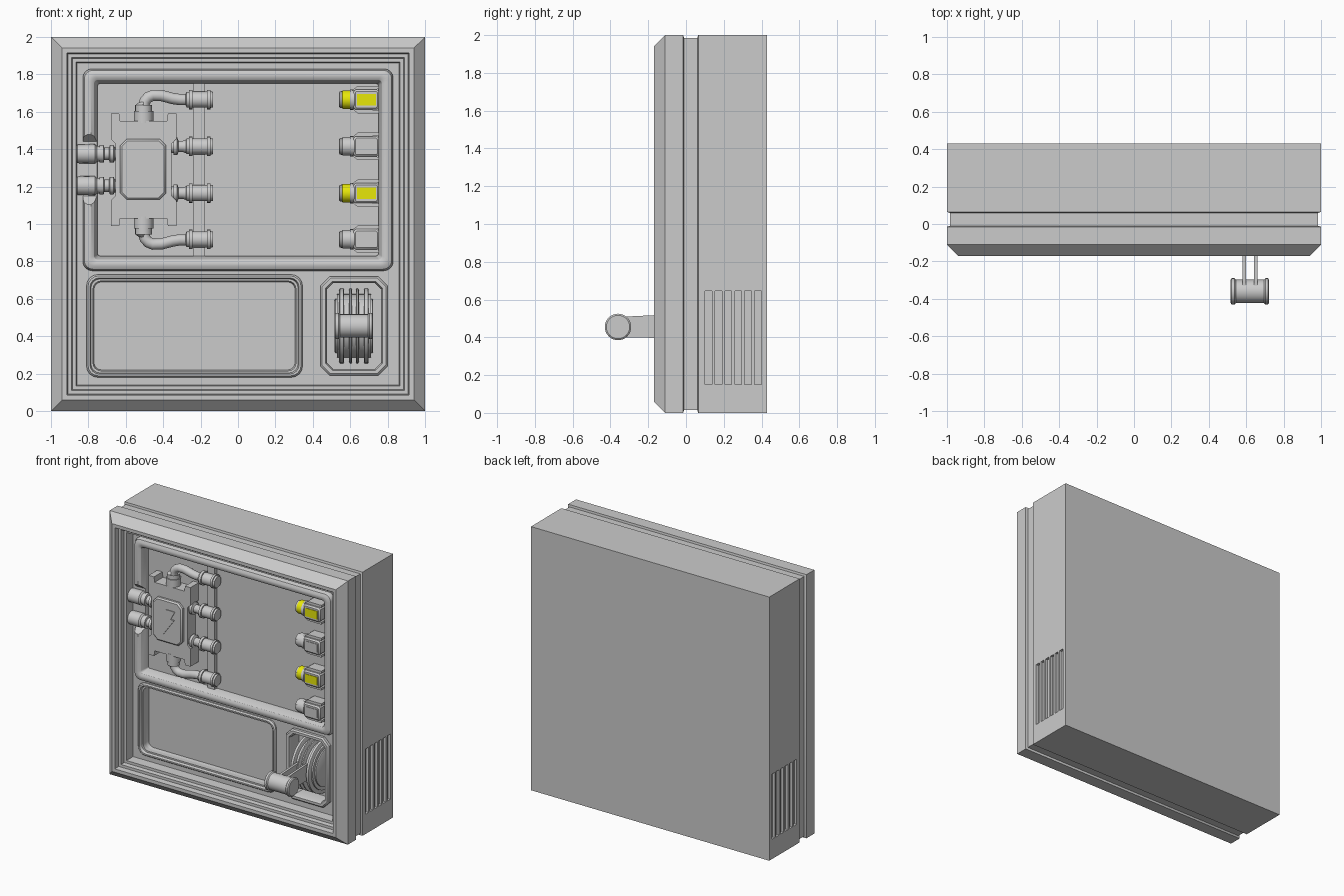
import bpy, bmesh, math

if "Cube" in bpy.data.objects:
    bpy.data.objects.remove(bpy.data.objects["Cube"])


def material(name, rgb):
    m = bpy.data.materials.new(name)
    m.diffuse_color = (*rgb, 1)
    m.use_nodes = True
    m.node_tree.nodes["Principled BSDF"].inputs["Base Color"].default_value = m.diffuse_color
    return m


GREY = material("grey_metal", (0.6, 0.6, 0.6))
YELLOW = material("yellow_paint", (0.8, 0.8, 0.003))


def smooth(ob):
    bpy.ops.object.select_all(action='DESELECT')
    ob.select_set(True)
    bpy.context.view_layer.objects.active = ob
    bpy.ops.object.shade_smooth_by_angle(angle=math.radians(32))


def loft(name, rings, closed=False, mat=GREY):
    """Skin a row of equal-length point rings, capped or closed on itself."""
    bm = bmesh.new()
    vs = [[bm.verts.new(p) for p in r] for r in rings]
    n = len(vs[0])
    pairs = list(zip(vs, vs[1:])) + ([(vs[-1], vs[0])] if closed else [])
    for a, b in pairs:
        for i in range(n):
            j = (i + 1) % n
            bm.faces.new((a[i], a[j], b[j], b[i]))
    if not closed:
        bm.faces.new(vs[0])
        bm.faces.new(vs[-1])
    bmesh.ops.recalc_face_normals(bm, faces=bm.faces)
    me = bpy.data.meshes.new(name)
    bm.to_mesh(me)
    bm.free()
    me.materials.append(mat)
    ob = bpy.data.objects.new(name, me)
    bpy.context.collection.objects.link(ob)
    smooth(ob)
    return ob


def rect(x0, x1, z0, z1, y, r=0.0, n=4):
    """Upright rectangle ring at depth y; n=1 gives chamfered corners."""
    if r == 0:
        return [(x0, y, z0), (x1, y, z0), (x1, y, z1), (x0, y, z1)]
    pts = []
    corners = ((x0 + r, z0 + r, 180), (x1 - r, z0 + r, 270), (x1 - r, z1 - r, 0), (x0 + r, z1 - r, 90))
    for cx, cz, a0 in corners:
        for k in range(n + 1):
            a = math.radians(a0 + 90 * k / n)
            pts.append((cx + r * math.cos(a), y, cz + r * math.sin(a)))
    return pts


def inset_rings(box, r, n, steps):
    x0, x1, z0, z1 = box
    return [rect(x0 + i, x1 - i, z0 + i, z1 - i, y, max(r - i * 0.5, 0.006), n) for i, y in steps]


def box(name, x0, x1, y0, y1, z0, z1, mat=GREY):
    return loft(name, [rect(x0, x1, z0, z1, y0), rect(x0, x1, z0, z1, y1)], mat=mat)


def prism(name, pts, y0, y1, mat=GREY):
    return loft(name, [[(x, y, z) for x, z in pts] for y in (y0, y1)], mat=mat)


def tube(name, path, y=-0.05, seg=18, mat=GREY):
    """Round part along (x, z, radius) points lying in one upright plane."""
    rings = []
    for i, (x, z, r) in enumerate(path):
        a, b = path[max(i - 1, 0)], path[min(i + 1, len(path) - 1)]
        d = math.atan2(b[1] - a[1], b[0] - a[0])
        ring = []
        for k in range(seg):
            t = 2 * math.pi * k / seg
            s = r * math.cos(t)
            ring.append((x - s * math.sin(d), y + r * math.sin(t), z + s * math.cos(d)))
        rings.append(ring)
    return loft(name, rings, mat=mat)


def turned_x(name, prof, z, y=-0.05, seg=18, mat=GREY):
    return tube(name, [(x, z, r) for x, r in prof], y, seg, mat)


def cut(ob, cutters):
    for c in cutters:
        c.hide_render = True
        m = ob.modifiers.new("cut", 'BOOLEAN')
        m.operation, m.solver, m.object = 'DIFFERENCE', 'EXACT', c
        bpy.context.view_layer.objects.active = ob
        bpy.ops.object.modifier_apply(modifier=m.name)
        bpy.data.objects.remove(c)
    smooth(ob)


# Cabinet shell: back box, groove, chamfered rim and stepped recess
shell = [(1, .43), (1, .065), (.985, .06), (.985, -.01), (1, -.015), (1, -.11), (.94, -.17),
         (.915, -.17), (.91, -.13), (.89, -.13), (.885, -.10), (.865, -.10), (.86, -.03)]
cabinet = loft("cabinet", [rect(-h, h, 1 - h, 1 + h, y) for h, y in shell])

PANEL, TRAY, WELL = (-.83, .83, .75, 1.83), (-.81, .345, .18, .73), (.44, .80, .19, .72)
cutters = [loft("pocket", inset_rings(b, r, n, [(i, -.3), (i, floor)]))
           for b, r, n, i, floor in ((PANEL, .05, 4, .075, 0), (TRAY, .06, 4, .035, .03), (WELL, .05, 1, .031, .05))]
# Side vents
for side in (-1, 1):
    for k in range(6):
        y = .101 + .0525 * k
        cutters.append(box("vent", side - .02, side + .02, y, y + .036, .15, .645))
cut(cabinet, cutters)

# Raised lips round the three pockets
frame = loft("panel_frame", inset_rings(PANEL, .05, 4, [
    (0, .01), (0, -.045), (.008, -.065), (.025, -.075), (.045, -.075), (.06, -.065), (.08, -.02), (.08, .01)]), True)
notch = loft("notch", [rect(-.9, -.7, 1.08, 1.50, -.1), rect(-.9, -.7, 1.15, 1.44, -.029)])
cut(frame, [notch])
loft("tray_lip", inset_rings(TRAY, .06, 4, [(0, 0), (0, -.04), (.008, -.05), (.018, -.05), (.04, .025), (.04, .04)]), True)
loft("handle_well_lip", inset_rings(WELL, .05, 1, [(0, 0), (0, -.05), (.01, -.06), (.028, -.06), (.036, -.04), (.036, .06)]), True)

# Transformer block with corner lugs, raised cover and bolt mark
CX, CZ = -.505, 1.29
quarter = [(.125, .26), (.13, .30), (.175, .30), (.175, .165), (.15, .14)]
outline = []
for sx, sz in ((1, 1), (1, -1), (-1, -1), (-1, 1)):
    pts = quarter if sx * sz > 0 else quarter[::-1]
    outline += [(CX + sx * x, CZ + sz * z) for x, z in pts]
prism("transformer_block", outline, .005, -.10)
loft("transformer_cover", inset_rings((-.63, -.385, 1.13, 1.455), .035, 1, [(0, -.09), (0, -.115), (.01, -.125)]))
prism("bolt_mark", [(-.515, 1.385), (-.44, 1.385), (-.475, 1.32), (-.445, 1.32), (-.545, 1.18),
                    (-.52, 1.265), (-.565, 1.265)], -.12, -.131)

# Bent pipes above and below the block
bend = [(CX, .30, .03), (CX, .34, .03), (-.497, .368, .03), (-.48, .387, .03), (-.455, .398, .03),
        (-.41, .397, .03), (-.35, .381, .03), (-.31, .375, .03), (-.25, .375, .03)]
collar = [(.25, .052), (.315, .052), (.315, .045), (.345, .045), (.345, .033)]
for s, where in ((1, "upper"), (-1, "lower")):
    tube(where + "_pipe", [(x, CZ + s * z, r) for x, z, r in bend])
    tube(where + "_collar", [(CX, CZ + s * z, r) for z, r in collar])

# Distribution rail with four couplings
box("rail", -.237, -.177, .005, -.03, .83, 1.75)
ROWS = (1.665, 1.415, 1.165, .918)
for z in ROWS:
    turned_x("rail_coupling", [(-.28, .03), (-.275, .042), (-.262, .042), (-.262, .052), (-.243, .052),
                               (-.243, .043), (-.165, .043), (-.165, .052), (-.148, .052), (-.148, .044),
                               (-.135, .042), (-.135, .03), (-.143, .028)], z)
for z in ROWS[1:3]:
    turned_x("short_pipe", [(-.37, .036), (-.345, .036), (-.345, .047), (-.325, .047), (-.318, .03),
                            (-.295, .03), (-.27, .04), (-.25, .04)], z)
# Inlet plugs on the left
for z in (1.375, 1.205):
    turned_x("inlet_plug", [(-.865, .04), (-.858, .05), (-.765, .052), (-.755, .042), (-.74, .042),
                            (-.74, .047), (-.718, .047), (-.715, .033), (-.69, .033), (-.685, .047),
                            (-.665, .047), (-.66, .036), (-.64, .036)], z)

# Breaker plugs on the right, every second one yellow
for i, z in enumerate(ROWS):
    mat = YELLOW if i % 2 == 0 else GREY
    turned_x("plug_nose", [(.54, .036), (.545, .044), (.558, .046), (.558, .03)], z)
    turned_x("plug_ring", [(.556, .044), (.56, .05), (.602, .05), (.602, .03)], z, mat=mat)
    turned_x("plug_collar", [(.60, .042), (.60, .055), (.622, .055), (.622, .04)], z)
    loft("plug_body", inset_rings((.617, .755, z - .054, z + .054), .012, 1, [(0, .005), (0, -.09), (.01, -.10)]))
    box("plug_window", .637, .737, -.098, -.104, z - .031, z + .031, mat)
    for s in (-1, 1):
        prism("plug_bracket", [(.61, z + s * .05), (.64, z + s * .073), (.755, z + s * .073),
                               (.755, z + s * .056), (.64, z + s * .05)], .005, -.08)

# Ribbed lever wheel
HX, HZ = .62, .455
for dx, r, w in ((-.092, .145, .011), (-.066, .2, .013), (-.018, .2, .008), (.018, .2, .008),
                 (.066, .2, .013), (.092, .145, .011)):
    turned_x("wheel_disc", [(HX + dx - w, r - .008), (HX + dx - w + .004, r),
                            (HX + dx + w - .004, r), (HX + dx + w, r - .008)], HZ, .05, 48)
turned_x("wheel_hub", [(HX - .09, .17), (HX + .09, .17)], HZ, .05, 48)

# Lever arms and grip
for dx in (-.031, .031):
    side = [(.0, .395), (.0, .52), (-.17, .517), (-.36, .508), (-.36, .40)]
    loft("lever_arm", [[(HX + dx + w, y, z) for y, z in side] for w in (-.009, .009)])
turned_x("grip", [(.524, .046), (.516, .048), (.516, .062), (.522, .07), (.538, .07), (.545, .0625),
                  (.695, .0625), (.702, .07), (.716, .07), (.722, .062), (.722, .048), (.714, .046)],
         HZ, -.36, 32)
